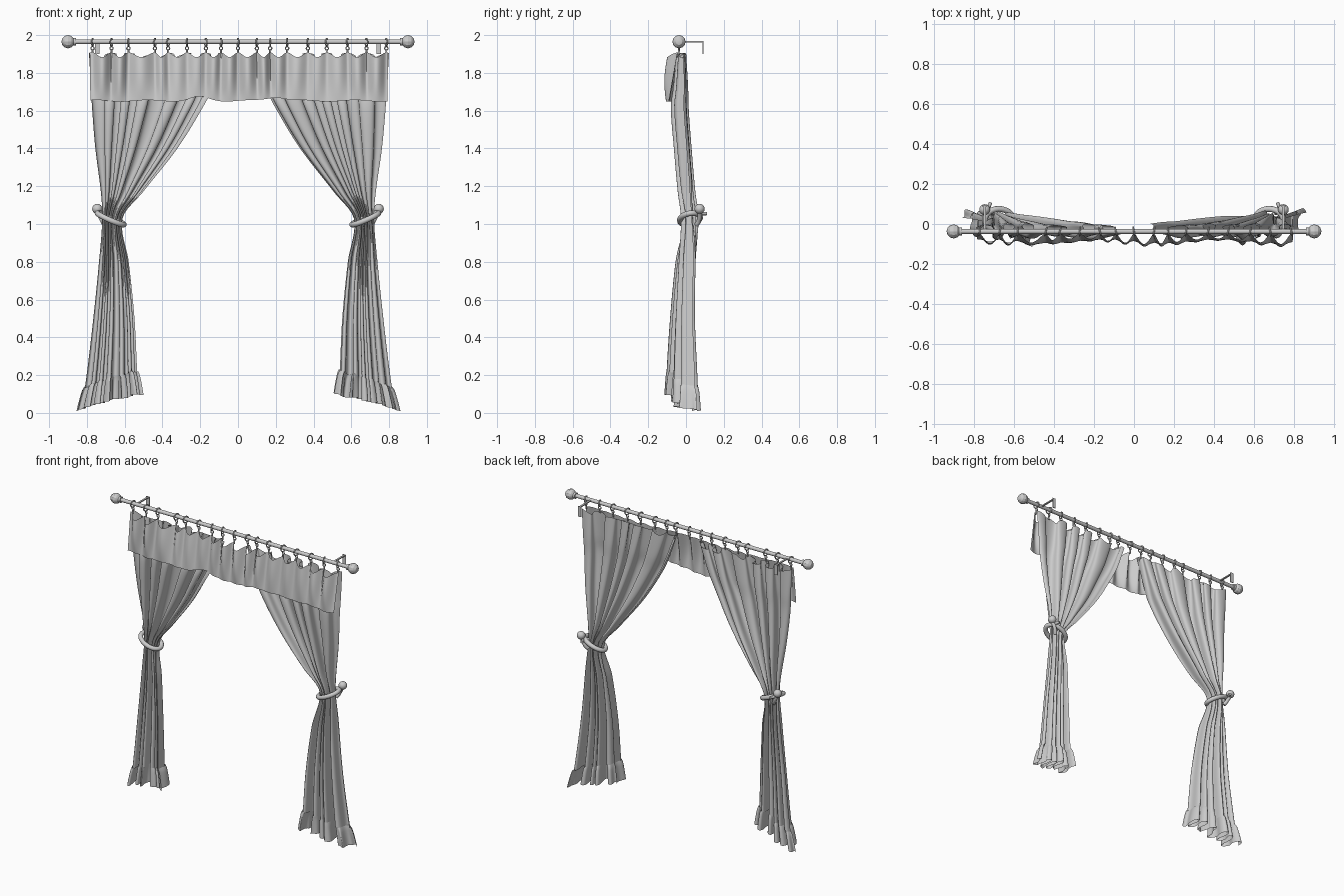
import bpy, math, random
from mathutils import Vector

cube = bpy.data.objects.get("Cube")
if cube:
    bpy.data.objects.remove(cube, do_unlink=True)
random.seed(4)
TAU = 2 * math.pi

grey = bpy.data.materials.new("soft grey")
grey.use_nodes = True
grey.diffuse_color = (0.6, 0.6, 0.6, 1)
grey.node_tree.nodes["Principled BSDF"].inputs["Base Color"].default_value = (0.6, 0.6, 0.6, 1)


def finish(ob, name, angle=50):
    ob.name = name
    ob.data.materials.clear()
    ob.data.materials.append(grey)
    bpy.ops.object.select_all(action='DESELECT')
    ob.select_set(True)
    bpy.context.view_layer.objects.active = ob
    bpy.ops.object.shade_smooth_by_angle(angle=math.radians(angle))
    return ob


def sheet(name, nu, nv, point):
    """Cloth surface from a function of u (across) and v (down)."""
    verts = [point(i / nu, j / nv) for j in range(nv + 1) for i in range(nu + 1)]
    w = nu + 1
    faces = [(j * w + i, j * w + i + 1, (j + 1) * w + i + 1, (j + 1) * w + i)
             for j in range(nv) for i in range(nu)]
    me = bpy.data.meshes.new(name)
    me.from_pydata(verts, [], faces)
    ob = bpy.data.objects.new(name, me)
    bpy.context.collection.objects.link(ob)
    return finish(ob, name, 80)


def rod_between(name, a, b, r, sides=12):
    a, b = Vector(a), Vector(b)
    bpy.ops.mesh.primitive_cylinder_add(vertices=sides, radius=r, depth=(b - a).length,
                                        location=(a + b) / 2)
    ob = bpy.context.object
    ob.rotation_euler = (b - a).to_track_quat('Z', 'Y').to_euler()
    return finish(ob, name)


def box(name, loc, size):
    bpy.ops.mesh.primitive_cube_add(size=1, location=loc)
    ob = bpy.context.object
    ob.scale = size
    return finish(ob, name, 30)


def ball(name, loc, r, seg=16, rings=8, angle=50):
    bpy.ops.mesh.primitive_uv_sphere_add(segments=seg, ring_count=rings, radius=r, location=loc,
                                         rotation=(0, math.pi / 2, 0))
    return finish(bpy.context.object, name, angle)


def ring(name, loc, major, minor, rot):
    bpy.ops.mesh.primitive_torus_add(major_segments=20, minor_segments=8, major_radius=major,
                                     minor_radius=minor, location=loc, rotation=rot)
    return finish(bpy.context.object, name)


def rope(name, pts, r, cyclic):
    cu = bpy.data.curves.new(name, 'CURVE')
    cu.dimensions = '3D'
    cu.bevel_depth = r
    cu.bevel_resolution = 3
    cu.use_fill_caps = True
    sp = cu.splines.new('POLY')
    sp.points.add(len(pts) - 1)
    for p, co in zip(sp.points, pts):
        p.co = (*co, 1)
    sp.use_cyclic_u = cyclic
    ob = bpy.data.objects.new(name, cu)
    bpy.context.collection.objects.link(ob)
    bpy.ops.object.select_all(action='DESELECT')
    ob.select_set(True)
    bpy.context.view_layer.objects.active = ob
    bpy.ops.object.convert(target='MESH')
    return finish(bpy.context.object, name)


# Drape profile: height, inner x, outer x, middle y, fold depth, lean towards the back
DRAPE = [
    (0.0, 0.52, 0.83, -0.014, 0.060, 0.035),
    (0.2, 0.535, 0.80, -0.014, 0.055, 0.033),
    (0.5, 0.55, 0.765, -0.012, 0.046, 0.025),
    (0.8, 0.58, 0.735, 0.003, 0.043, 0.015),
    (1.03, 0.612, 0.718, 0.02, 0.046, 0.0),
    (1.17, 0.505, 0.725, 0.003, 0.045, 0.0),
    (1.4, 0.325, 0.753, -0.017, 0.045, 0.0),
    (1.62, 0.19, 0.77, -0.033, 0.045, 0.0),
    (1.72, 0.14, 0.775, -0.028, 0.038, 0.0),
    (1.9, 0.07, 0.785, -0.025, 0.025, 0.0),
]


def drape(z):
    """Smooth interpolation of the profile rows."""
    z = min(max(z, 0.0), 1.9)
    k = next(i for i in range(len(DRAPE) - 1) if z <= DRAPE[i + 1][0])

    def slope(i, c):
        a, b = DRAPE[max(i - 1, 0)], DRAPE[min(i + 1, len(DRAPE) - 1)]
        return (b[c] - a[c]) / (b[0] - a[0])
    p, q = DRAPE[k], DRAPE[k + 1]
    h = q[0] - p[0]
    t = (z - p[0]) / h
    return [p[c] * (2 * t**3 - 3 * t**2 + 1) + q[c] * (3 * t**2 - 2 * t**3)
            + h * slope(k, c) * (t**3 - 2 * t**2 + t) + h * slope(k + 1, c) * (t**3 - t**2)
            for c in range(1, 6)]


def cloth(side, u, z, flare=0.0):
    inner, outer, mid, deep, lean = drape(z)
    ph = 5.5 * u + 0.22 * math.sin(TAU * 1.6 * u + side) + 0.1 * side
    wave = 0.85 * math.sin(TAU * ph) + 0.2 * math.sin(TAU * 2.3 * u + 2 * side)
    near = math.exp(-((z - 1.03) / 0.13) ** 2)
    deep *= 1 - near * (1 - math.sqrt(max(0.2, 1 - (2 * u - 1) ** 2)))
    # rounded pleats that overhang a little
    x = inner + (outer - inner) * (u - 0.021 * math.sin(2 * TAU * ph))
    y = mid + lean * (2 * u - 1) + deep * wave
    # gathered frill ripples
    x += flare * (0.025 * (2 * u - 1) + 0.006 * math.sin(TAU * 14 * u))
    y += flare * (0.012 * wave + 0.008 * math.cos(TAU * 14 * u + side))
    return side * x, y, z


def hem(side, u):
    return 0.1 - 0.06 * u - 0.03 * u ** 3 + 0.006 * math.sin(TAU * 3 * u + side) * (1 - u)


ROD_Y, ROD_Z = -0.037, 1.965
RINGS = [-0.77, -0.67, -0.58, -0.44, -0.37, -0.27, -0.17, -0.09, 0,
         0.1, 0.17, 0.26, 0.37, 0.47, 0.58, 0.68, 0.785]


def sag(x, sharpness=2):
    """0 at each ring, 1 midway between rings."""
    for a, b in zip(RINGS, RINGS[1:]):
        if a <= x <= b:
            return math.sin(math.pi * (x - a) / (b - a)) ** sharpness
    return 0.0


for side, tag in ((1, "left"), (-1, "right")):
    # Curtain panel, gathered at the tieback
    def panel(u, v):
        top = 1.905 - 0.025 * sag(side * (0.07 + 0.715 * u))
        return cloth(side, u, top + (hem(side, u) + 0.12 - top) * v)
    sheet(tag + "_curtain", 180, 64, panel)

    # Frill along the bottom hem
    def frill(u, v):
        z = hem(side, u) + 0.125 * (1 - v)
        return cloth(side, u, z, 0.2 + 0.8 * math.sqrt(v))
    sheet(tag + "_frill", 180, 8, frill)

    # Tieback rope, knot and wall hook
    loop = []
    for i in range(32):
        a = TAU * i / 32
        loop.append((side * (0.674 + 0.07 * math.cos(a)), 0.021 + 0.054 * math.sin(a),
                     1.027 + 0.03 * math.cos(a) + 0.008 * math.sin(a)))
    rope(tag + "_tieback", loop, 0.015, True)
    ball(tag + "_tieback_knot", (side * 0.745, 0.072, 1.08), 0.027)
    rope(tag + "_tieback_tail", [(side * 0.745, 0.07, 1.07), (side * 0.73, 0.073, 1.04),
                                 (side * 0.715, 0.066, 1.01), (side * 0.705, 0.055, 0.995)],
         0.012, False)
    rod_between(tag + "_wall_hook", (side * 0.735, 0.06, 1.055), (side * 0.715, 0.108, 1.055), 0.009)

    # Rod bracket and faceted finial
    box(tag + "_bracket_arm", (side * 0.745, 0.026, ROD_Z), (0.012, 0.126, 0.007))
    box(tag + "_bracket_plate", (side * 0.745, 0.089, 1.935), (0.024, 0.005, 0.07))
    ball(tag + "_finial", (side * 0.9, ROD_Y, ROD_Z), 0.035, 12, 6, 25)
    rod_between(tag + "_finial_collar", (side * 0.858, ROD_Y, ROD_Z),
                (side * 0.88, ROD_Y, ROD_Z), 0.02)

# Curtain rod
rod_between("curtain_rod", (-0.88, ROD_Y, ROD_Z), (0.88, ROD_Y, ROD_Z), 0.0125, 16)

# Rings and small clips
for x in RINGS:
    yaw = random.uniform(-0.35, 0.35)
    ring("curtain_ring", (x, ROD_Y, ROD_Z - 0.004), 0.021, 0.004, (0, math.pi / 2, yaw))
    ring("ring_eyelet", (x, ROD_Y, ROD_Z - 0.035), 0.009, 0.003, (math.pi / 2, 0, yaw))
    rod_between("ring_clip", (x, ROD_Y, 1.925), (x, ROD_Y - 0.003, 1.895), 0.005, 8)


# Valance across the front, pinched at the rings and calmer at its hem
def valance(u, v):
    x = -0.785 + 1.58 * u
    s = sag(x, 1.3) * (0.75 + 0.25 * math.sin(9 * x + 1))
    top = 1.908 - 0.025 * sag(x)
    bottom = 1.652 + 0.02 * math.exp(-((abs(x) - 0.2) / 0.07) ** 2) + 0.004 * math.sin(23 * x)
    calm = 0.5 + 0.5 * math.sin(11 * x)
    y = (-0.045 - 0.055 * s) * (1 - v) + (-0.076 - 0.012 * s - 0.018 * calm) * v
    y -= 0.012 * math.sin(math.pi * v) * s
    return x + 0.005 * math.sin(13 * x) * v, y, top + (bottom - top) * v


sheet("valance", 220, 14, valance)
